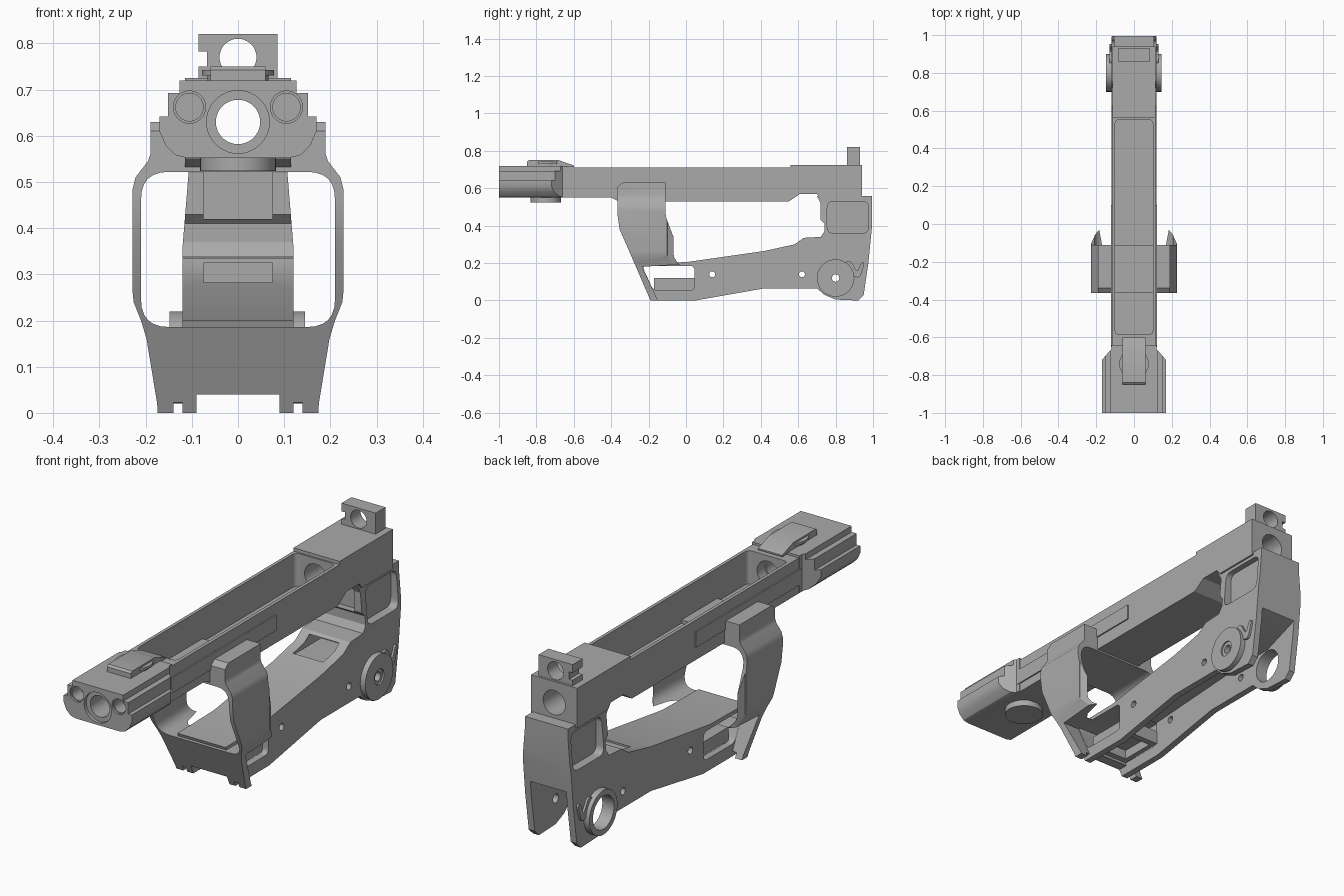
import bpy, bmesh, math
from mathutils import Vector

if "Cube" in bpy.data.objects:
    bpy.data.objects.remove(bpy.data.objects["Cube"])

grey = bpy.data.materials.new("neutral grey")
grey.use_nodes = True
COLOUR = (0.4, 0.4, 0.4, 1)
grey.diffuse_color = COLOUR
grey.node_tree.nodes["Principled BSDF"].inputs["Base Color"].default_value = COLOUR


def circle(u, v, r, n=40):
    return [(u + r * math.cos(i * math.tau / n), v + r * math.sin(i * math.tau / n)) for i in range(n)]


def rect(u0, v0, u1, v1):
    return [(u0, v0), (u1, v0), (u1, v1), (u0, v1)]


def mirrored(half):
    """Complete an outline given its right half, listed bottom to top."""
    return half + [(-u, v) for u, v in reversed(half)]


def rounded(pts, r, steps=6):
    """Replace each corner by a short curve."""
    out = []
    for i, p in enumerate(pts):
        p = Vector(p)
        a, b = Vector(pts[i - 1]) - p, Vector(pts[(i + 1) % len(pts)]) - p
        a, b = (d.normalized() * min(r, d.length * 0.45) for d in (a, b))
        for k in range(steps + 1):
            t = k / steps
            out.append(tuple(p + a * (1 - t) ** 2 + b * t ** 2))
    return out


def prism(name, axis, pts, lo, hi):
    """Extrude an outline along x (y,z), y (x,z) or z (x,y)."""
    place = {"x": lambda u, v, w: (w, u, v),
             "y": lambda u, v, w: (u, w, v),
             "z": lambda u, v, w: (u, v, w)}[axis]
    bm = bmesh.new()
    face = bm.faces.new([bm.verts.new(place(u, v, lo)) for u, v in pts])
    ext = bmesh.ops.extrude_face_region(bm, geom=[face])
    moved = [e for e in ext["geom"] if isinstance(e, bmesh.types.BMVert)]
    bmesh.ops.translate(bm, verts=moved, vec=place(0, 0, hi - lo))
    bmesh.ops.recalc_face_normals(bm, faces=bm.faces)
    mesh = bpy.data.meshes.new(name)
    bm.to_mesh(mesh)
    bm.free()
    mesh.materials.append(grey)
    ob = bpy.data.objects.new(name, mesh)
    bpy.context.collection.objects.link(ob)
    return ob


def combine(ob, tool, op="DIFFERENCE"):
    mod = ob.modifiers.new("shape", "BOOLEAN")
    mod.operation, mod.solver, mod.object = op, "EXACT", tool
    bpy.context.view_layer.objects.active = ob
    bpy.ops.object.modifier_apply(modifier=mod.name)
    bpy.data.objects.remove(tool)


def cut(ob, axis, pts, lo, hi):
    combine(ob, prism("cutter", axis, pts, lo, hi))


def keep(ob, axis, pts, lo, hi):
    combine(ob, prism("limit", axis, pts, lo, hi), "INTERSECT")


BORE = (0, 0.63)
PIVOT = (0.8, 0.12)
CHANNEL = [(-0.4, -0.05), (1.1, -0.05), (1.1, 0.31), (0.8, 0.2), (0.6, 0.2), (0.05, 0.165),
           (-0.21, 0.16), (-0.16, 0.04), (-0.4, 0.04)]

# lower frame and rear block, hollow underneath
frame = prism("lower_frame", "x", [
    (-0.185, 0), (0.05, 0), (0.42, 0.065), (0.7, 0.065), (0.74, 0.03), (0.8, 0.005), (0.92, 0),
    (0.95, 0.03), (0.975, 0.2), (0.995, 0.4), (0.995, 0.56), (0.7, 0.56), (0.72, 0.52),
    (0.72, 0.43), (0.74, 0.41), (0.74, 0.37), (0.72, 0.34), (0.63, 0.335), (0.58, 0.3),
    (0.42, 0.265), (0, 0.205), (-0.26, 0.2)], -0.2, 0.2)
keep(frame, "y", mirrored([(0.12, -0.1), (0.12, 0.36), (0.107, 0.52), (0.107, 0.7)]), -1, 1.1)
cut(frame, "x", CHANNEL, -0.09, 0.09)
cut(frame, "x", rounded([(-0.175, 0.055), (0.045, 0.055), (0.045, 0.185), (-0.235, 0.185)], 0.025), -0.3, 0.3)
for y in (0.14, 0.62):
    cut(frame, "x", circle(y, 0.14, 0.016, 16), -0.3, 0.3)
cut(frame, "x", circle(*PIVOT, 0.075), -0.3, 0)
cut(frame, "x", circle(*PIVOT, 0.02, 16), 0, 0.3)
cut(frame, "x", rect(0.5, 0.275, 0.7, 0.325), -0.075, 0.075)
cut(frame, "x", rect(0.6, 0.42, 0.76, 0.53), -0.075, 0.075)
for s in (-1, 1):
    cut(frame, "x", rounded(rect(0.755, 0.36, 0.975, 0.53), 0.035), *sorted((s * 0.08, s * 0.3)))
parts = [frame]

# floor plate inside the front window
floor = prism("window_floor", "x", rect(-0.17, 0.058, 0.05, 0.12), -0.092, 0.092)
cut(floor, "x", rect(-0.14, 0, 0.02, 0.1), -0.07, 0.07)
parts.append(floor)

# pivot disc on one side, pivot ring on the other
disc = prism("pivot_disc", "x", circle(*PIVOT, 0.1), 0.1, 0.145)
cut(disc, "x", circle(*PIVOT, 0.02, 16), 0, 0.3)
cut(disc, "x", circle(*PIVOT, 0.035, 24), 0.138, 0.3)
ring = prism("pivot_ring", "x", circle(*PIVOT, 0.1), -0.148, -0.1)
cut(ring, "x", circle(*PIVOT, 0.075), -0.3, 0)
parts += [disc, ring]

# curved lip behind each pivot
for s, side in ((1, "left"), (-1, "right")):
    parts.append(prism(side + "_pivot_lip", "x", rounded(
        [(0.84, 0.2), (0.89, 0.13), (0.93, 0.12), (0.955, 0.2), (0.94, 0.21), (0.915, 0.15),
         (0.88, 0.215)], 0.02, 4), *sorted((s * 0.11, s * 0.13))))

# hand guard loop
guard = prism("hand_guard", "x", [
    (-0.19, 0), (-0.15, 0), (-0.235, 0.18), (0, 0.195), (-0.03, 0.26), (-0.075, 0.36),
    (-0.105, 0.44), (-0.11, 0.47), (-0.11, 0.63), (-0.34, 0.63), (-0.365, 0.61),
    (-0.365, 0.45), (-0.355, 0.38), (-0.3, 0.255)], -0.3, 0.3)
keep(guard, "y", mirrored([
    (0.172, -0.05), (0.175, 0.02), (0.198, 0.16), (0.21, 0.2), (0.226, 0.24), (0.228, 0.26),
    (0.228, 0.485), (0.222, 0.51), (0.195, 0.545), (0.19, 0.56), (0.19, 0.7)]), -1, 1)
cut(guard, "y", rounded(rect(-0.21, 0.186, 0.21, 0.522), 0.06), -1, 1)
cut(guard, "z", rect(-0.1, -0.5, 0.1, 0.1), 0.575, 0.8)
cut(guard, "x", CHANNEL, -0.09, 0.09)
for x in (-0.13, 0.13):
    cut(guard, "y", rect(x - 0.01, -0.1, x + 0.01, 0.022), -1, 1)
# taper the rear of the loop in toward the frame
keep(guard, "z", mirrored([(0.3, -0.5), (0.3, -0.12), (0.225, -0.1), (0.205, -0.055), (0.17, -0.015),
                           (0.12, 0.01), (0.11, 0.05)]), -0.1, 1)
parts.append(guard)

# receiver with open top trough
receiver = prism("receiver", "x", [
    (-0.67, 0.55), (-0.4, 0.55), (-0.36, 0.53), (0.55, 0.53), (0.61, 0.57), (0.7, 0.57),
    (0.72, 0.545), (0.94, 0.545), (0.94, 0.725), (0.56, 0.725), (0.56, 0.71), (-0.67, 0.71)], -0.115, 0.115)
cut(receiver, "z", rounded(rect(-0.1, -0.585, 0.1, 0.553), 0.025), 0.56, 0.9)
cut(receiver, "y", circle(*BORE, 0.055), -1.1, 1.1)
parts.append(receiver)

# side rails on the receiver
for s, side in ((1, "left"), (-1, "right")):
    parts.append(prism(side + "_receiver_rail", "x", rect(-0.65, 0.59, 0.1, 0.66),
                       *sorted((s * 0.11, s * 0.121))))

# muzzle block with bore and two blind holes
muzzle = prism("muzzle_block", "y", mirrored([
    (0.11, 0.552), (0.135, 0.558), (0.157, 0.58), (0.17, 0.61), (0.17, 0.642), (0.152, 0.642),
    (0.152, 0.693), (0.127, 0.693), (0.127, 0.72)]), -1, -0.64)
keep(muzzle, "z", mirrored([(0.2, -1.1), (0.2, -0.72), (0.17, -0.72), (0.118, -0.66), (0.118, -0.6)]), 0, 1)
cut(muzzle, "y", circle(*BORE, 0.068), -1.1, -0.985)
cut(muzzle, "y", circle(*BORE, 0.048), -1.1, 1)
for x in (-0.105, 0.105):
    cut(muzzle, "y", circle(x, 0.662, 0.035, 28), -1.1, -0.99)
    cut(muzzle, "y", circle(x, 0.662, 0.03, 28), -1.1, -0.93)
parts.append(muzzle)

# top catch, its dial, and lower button
parts.append(prism("top_catch", "x", [(-0.85, 0.715), (-0.6, 0.715), (-0.6, 0.722), (-0.68, 0.75),
                                      (-0.84, 0.75), (-0.85, 0.742)], -0.06, 0.06))
parts.append(prism("catch_dial", "z", circle(0, -0.74, 0.078), 0.731, 0.742))
parts.append(prism("dial_stem", "z", circle(0, -0.74, 0.066), 0.71, 0.735))
parts.append(prism("lower_button", "z", circle(0, -0.75, 0.082), 0.524, 0.56))

# rear sight block with side notch
sight = prism("rear_sight", "x", rect(0.86, 0.715, 0.93, 0.82), -0.085, 0.085)
cut(sight, "y", circle(0, 0.77, 0.04), 0, 2)
cut(sight, "y", rect(-0.2, 0.75, -0.067, 0.783), 0, 2)
parts.append(sight)

# smooth the curved surfaces, keep the edges
bpy.ops.object.select_all(action="DESELECT")
for ob in parts:
    ob.select_set(True)
bpy.context.view_layer.objects.active = frame
bpy.ops.object.shade_smooth_by_angle(angle=math.radians(25))
